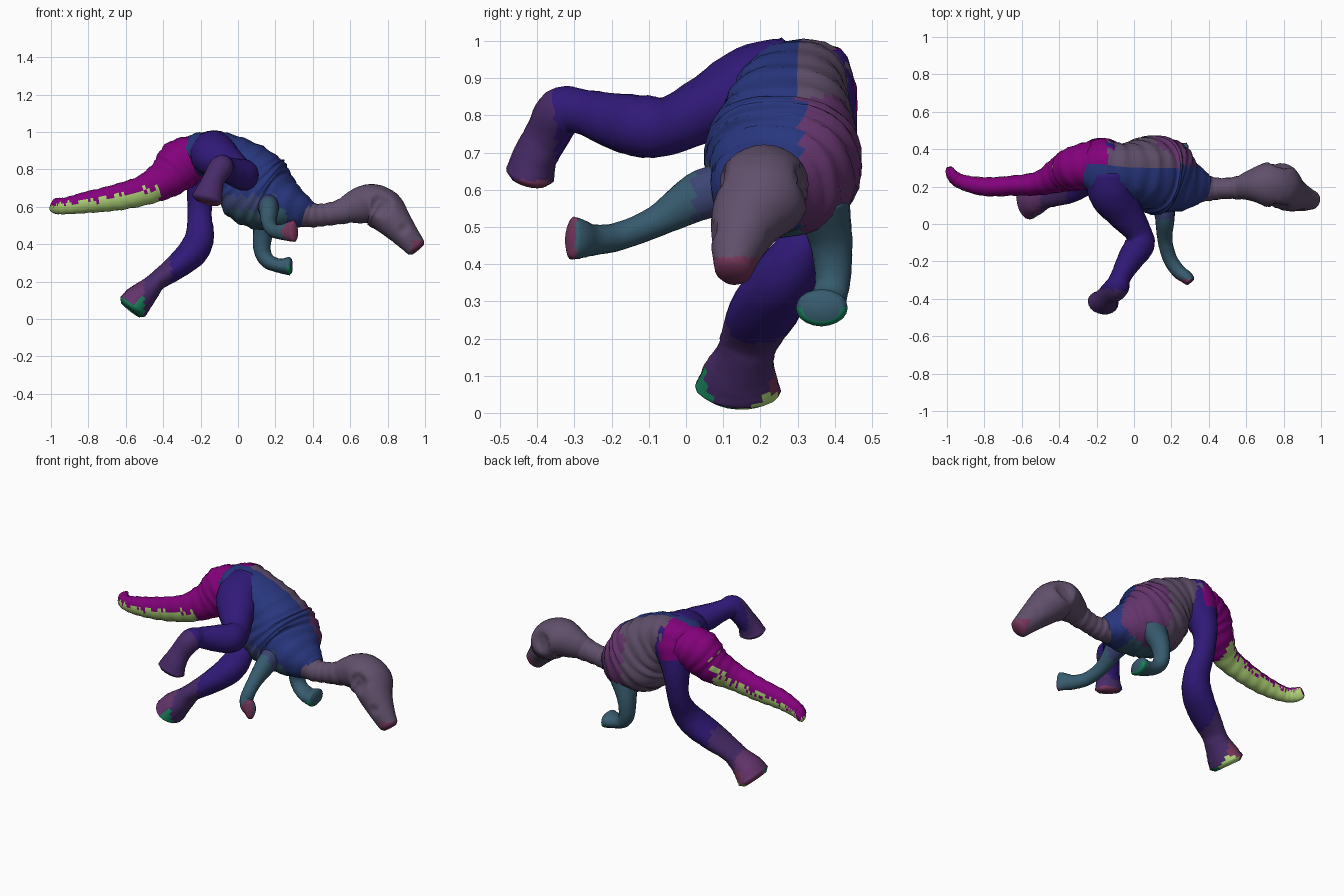
import bpy, bmesh, math, random
from mathutils import Vector

random.seed(4)

# Palette (display colours converted to linear)
PALETTE = {
    "magenta": (0.50, 0.03, 0.47), "lime": (0.66, 0.80, 0.45), "indigo": (0.20, 0.12, 0.46),
    "blue": (0.17, 0.22, 0.48), "plum": (0.38, 0.21, 0.41), "mauve": (0.37, 0.31, 0.41),
    "teal": (0.22, 0.35, 0.42), "green": (0.12, 0.50, 0.36), "rose": (0.45, 0.22, 0.35),
    "violet": (0.28, 0.18, 0.40), "slate": (0.24, 0.27, 0.44),
}
MATS = {}
for key, rgb in PALETTE.items():
    m = bpy.data.materials.new(key)
    m.diffuse_color = (*[c ** 2.2 * 1.05 for c in rgb], 1)
    MATS[key] = m


def spline(secs, u):
    """Catmull-Rom through sections (x, y, z, half_side, half_up)."""
    n = len(secs) - 1
    i = min(int(u * n), n - 1)
    t = u * n - i
    p = [secs[max(0, min(n, i + k))] for k in (-1, 0, 1, 2)]
    return [0.5 * (2 * b + (c - a) * t + (2 * a - 5 * b + 4 * c - d) * t * t
                   + (3 * b - a - 3 * c + d) * t ** 3) for a, b, c, d in zip(*p)]


def limb(name, secs, hint, paint, rings=36, sides=20, ripple=0.0, waves=0, dents=(), lump=0.015, power=1.0):
    """Lofted body part with rounded sections, ripples for bones and rounded ends."""
    hint = Vector(hint)
    bm = bmesh.new()
    loops = []

    def ring(c, s, up, a, b):
        vs = []
        for k in range(sides):
            q = 2 * math.pi * k / sides
            f = 1 + random.uniform(-lump, lump)
            x, y = (math.copysign(abs(w) ** power, w) for w in (math.cos(q), math.sin(q)))
            vs.append(bm.verts.new(c + s * (a * f * x) + up * (b * f * y)))
        loops.append(vs)

    for i in range(rings + 1):
        u = i / rings
        v = spline(secs, u)
        c, a, b = Vector(v[:3]), v[3], v[4]
        tan = (Vector(spline(secs, min(1, u + 0.03))[:3]) - Vector(spline(secs, max(0, u - 0.03))[:3])).normalized()
        s = (hint - tan * hint.dot(tan)).normalized()
        up = tan.cross(s)
        f = 1 + ripple * math.sin(2 * math.pi * waves * u)
        if i == 0:
            ring(c - tan * b * 0.25, s, up, a * 0.75, b * 0.75)
        ring(c, s, up, a * f, b * f)
        if i == rings:
            ring(c + tan * b * 0.25, s, up, a * 0.75, b * 0.75)
    for lo, hi in zip(loops, loops[1:]):
        for k in range(sides):
            j = (k + 1) % sides
            bm.faces.new((lo[k], lo[j], hi[j], hi[k]))
    bm.faces.new(loops[0][::-1])
    bm.faces.new(loops[-1])
    # pressed-in hollows: (centre, push, radius)
    for centre, push, radius in dents:
        for v in bm.verts:
            d = (v.co - Vector(centre)).length / radius
            if d < 1:
                v.co += Vector(push) * (1 - d ** 4)
    bmesh.ops.recalc_face_normals(bm, faces=bm.faces)
    bm.normal_update()
    me = bpy.data.meshes.new(name)
    keys = list(PALETTE)
    for key in keys:
        me.materials.append(MATS[key])
    for f in bm.faces:
        f.smooth = True
        f.material_index = keys.index(paint(f.calc_center_median(), f.normal))
    bm.to_mesh(me)
    bm.free()
    ob = bpy.data.objects.new(name, me)
    bpy.context.collection.objects.link(ob)
    return ob


def torso_paint(c, n):
    """Blue flank, plum back, greyer belly and chest."""
    if c.y > .31:
        return "magenta" if c.x < -.14 else ("plum" if c.x > .12 and c.z < .85 else "mauve")
    return "teal" if c.z < .58 and c.x < .26 else ("slate" if c.z < .66 and c.x < .2 else "blue")


# Ribbed torso, pelvis to neck base
limb("torso", [
    (-.27, .31, .865, .10, .10), (-.18, .30, .88, .15, .12), (-.07, .285, .86, .145, .135),
    (.025, .275, .785, .175, .18), (.095, .265, .70, .205, .21), (.175, .25, .64, .20, .18),
    (.27, .215, .60, .15, .125), (.38, .20, .56, .075, .07)],
    (0, 1, .15), torso_paint, rings=84, sides=32, ripple=.02, waves=13, power=.86)

# Tail, with pale underside
limb("tail", [
    (-.20, .33, .88, .12, .11), (-.30, .30, .83, .12, .135), (-.38, .27, .755, .10, .11),
    (-.50, .22, .69, .066, .082), (-.65, .205, .65, .054, .07), (-.80, .20, .625, .05, .058),
    (-.92, .225, .605, .04, .045), (-.97, .26, .605, .033, .043), (-.985, .295, .61, .016, .035)],
    (0, 1, 0),
    lambda c, n: "lime" if c.x < -.42 and n.z < -.1 + random.uniform(-.3, .3) - (c.x + .42) * .5 else "magenta",
    rings=90, ripple=.022, waves=17)

# Neck vertebrae
limb("neck", [
    (.33, .20, .575, .09, .085), (.40, .19, .555, .068, .065), (.48, .19, .56, .056, .06),
    (.58, .195, .58, .065, .07)], (0, 1, 0), lambda c, n: "mauve",
    rings=40, ripple=.025, waves=6)

# Head with eye sockets and snout
limb("head", [
    (.55, .19, .575, .055, .06), (.63, .205, .60, .086, .092), (.71, .21, .615, .12, .107),
    (.78, .20, .58, .128, .113), (.835, .165, .52, .10, .093), (.895, .14, .45, .074, .072),
    (.952, .127, .382, .05, .056)], (0, 1, 0),
    lambda c, n: "rose" if c.x > .93 and c.z < .42 else "mauve", rings=48, sides=28, lump=.008,
    dents=[((.765, .08, .61), (0, .03, 0), .06), ((.775, .325, .61), (0, -.03, 0), .06),
           ((.885, .075, .48), (0, .012, 0), .03), ((.885, .21, .48), (0, -.012, 0), .03)])


def foot_paint(c, n):
    """Indigo limb whose foot turns plum, with a green and pale sole."""
    if c.x < -.5 and c.z < .12 and n.z < .3:
        return "green" if c.y < .15 else ("lime" if c.z < .05 else "rose")
    if c.z > .8 and c.x < -.14:
        return "magenta"
    return "plum" if c.x < -.50 else ("violet" if c.x < -.36 else "indigo")


# Raised leg, reaching forward and folded at the knee
limb("raised_leg", [
    (-.13, .27, .885, .13, .125), (-.12, .17, .87, .125, .115), (-.05, .06, .82, .10, .09),
    (.02, -.04, .775, .072, .078), (.03, -.11, .77, .08, .084), (-.02, -.19, .785, .07, .076),
    (-.07, -.28, .81, .055, .06), (-.09, -.335, .81, .065, .066), (-.13, -.375, .745, .06, .06),
    (-.15, -.405, .69, .07, .06), (-.165, -.42, .64, .085, .066)],
    (1, 0, 0), lambda c, n: "rose" if c.z < .625 else ("violet" if c.y < -.35 else "indigo"), rings=60)

# Standing leg with a high rounded hip, trailing back to the ground
limb("standing_leg", [
    (-.15, .355, .965, .08, .08), (-.165, .35, .86, .11, .12), (-.20, .38, .70, .078, .075),
    (-.205, .37, .56, .06, .064), (-.205, .31, .44, .07, .077), (-.245, .26, .355, .088, .08),
    (-.335, .21, .275, .095, .066), (-.43, .175, .205, .082, .052), (-.475, .16, .16, .078, .062),
    (-.53, .145, .105, .10, .08), (-.563, .14, .065, .115, .085)],
    (0, 1, 0), foot_paint, rings=60)

# Arms with small flattened hands
limb("front_arm", [
    (.16, .12, .61, .07, .06), (.165, .03, .58, .065, .052), (.165, -.08, .515, .042, .04),
    (.19, -.18, .475, .038, .038), (.235, -.25, .465, .042, .038), (.28, -.285, .468, .054, .035),
    (.298, -.305, .47, .058, .03)],
    (0, 0, 1), lambda c, n: "rose" if c.y < -.295 else ("slate" if c.y > .02 else "teal"))
limb("back_arm", [
    (.17, .365, .57, .075, .09), (.135, .39, .46, .058, .055), (.13, .395, .365, .048, .045),
    (.16, .385, .31, .048, .04), (.22, .37, .285, .06, .038), (.275, .365, .283, .07, .05)],
    (0, 1, 0), lambda c, n: "green" if c.x > .26 and n.z < 0 else "teal")
